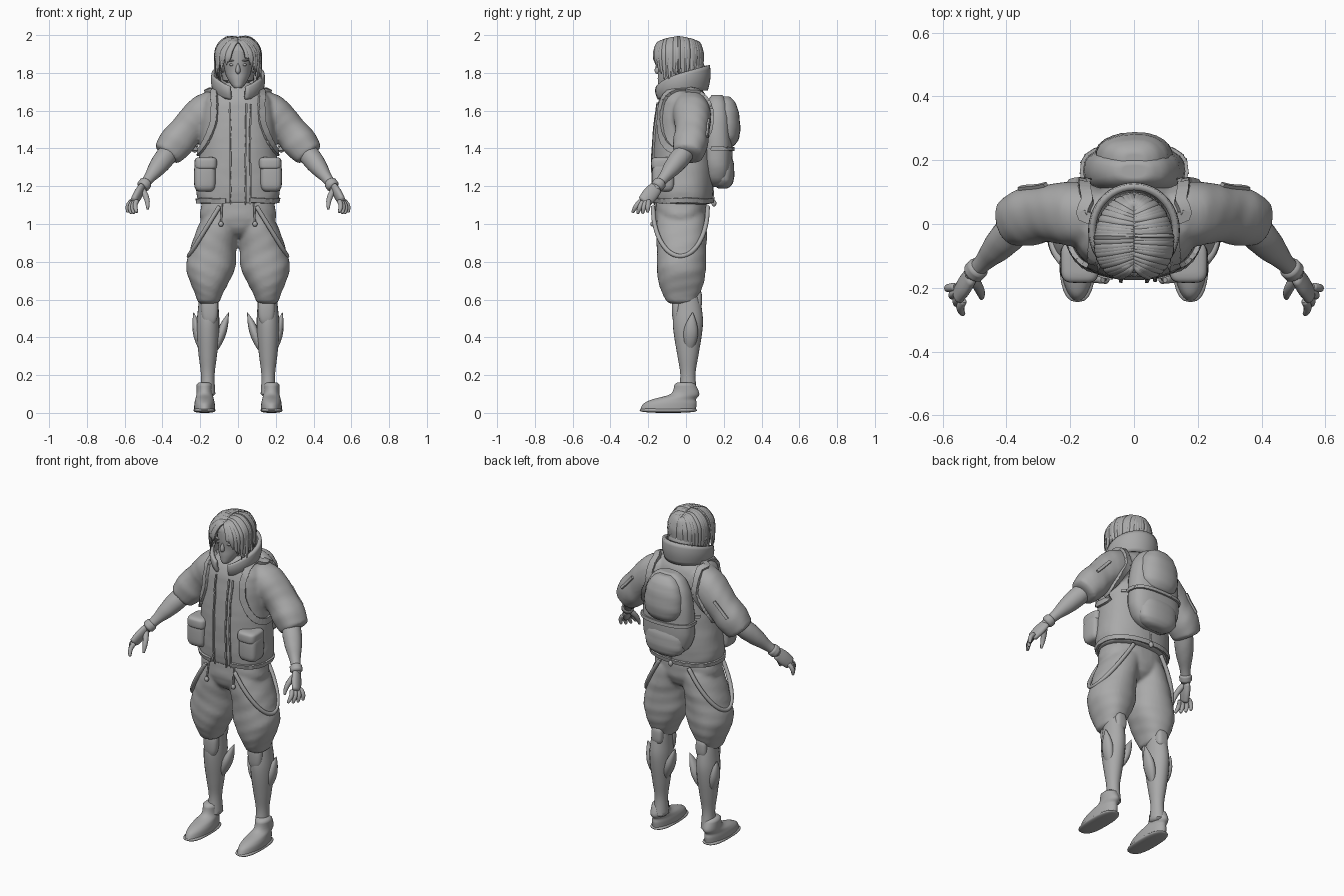
import bpy, bmesh, math, random
from mathutils import Vector
from mathutils.bvhtree import BVHTree
random.seed(4)
if "Cube" in bpy.data.objects:
    bpy.data.objects.remove(bpy.data.objects["Cube"])
grey = bpy.data.materials.new("clay grey")
grey.use_nodes = True
grey.diffuse_color = (.4, .4, .4, 1)
grey.node_tree.nodes["Principled BSDF"].inputs["Base Color"].default_value = grey.diffuse_color

def finish(name, bm, mirror=False, blend=False):
    """Smooth-shaded object, optionally mirrored in x and fused into one soft skin."""
    bmesh.ops.recalc_face_normals(bm, faces=bm.faces)
    mesh = bpy.data.meshes.new(name)
    bm.to_mesh(mesh)
    bm.free()
    mesh.materials.append(grey)
    obj = bpy.data.objects.new(name, mesh)
    bpy.context.collection.objects.link(obj)
    bpy.ops.object.select_all(action="DESELECT")
    obj.select_set(True)
    bpy.context.view_layer.objects.active = obj
    bpy.ops.object.shade_smooth_by_angle(angle=math.radians(50))
    if mirror:
        obj.modifiers.new("Mirror", "MIRROR").use_mirror_merge = False
    if blend:
        remesh = obj.modifiers.new("Remesh", "REMESH")
        remesh.mode, remesh.voxel_size, remesh.use_smooth_shade = "VOXEL", .01, True
        obj.modifiers.new("Smooth", "SMOOTH").iterations = 4
    return obj

def spline(rows, steps):
    """Catmull-Rom interpolation through the given rows."""
    rows = [Vector(row) for row in rows]
    padded, out = [rows[0], *rows, rows[-1]], []
    for a, b, c, d in zip(padded, padded[1:], padded[2:], padded[3:]):
        for t in (s / steps for s in range(steps)):
            out.append(b + (c - a + (2 * a - 5 * b + 4 * c - d + (3 * (b - c) + d - a) * t) * t) * (t / 2))
    return out + [rows[-1]]

def skin(bm, rings):
    """Join rings of points into a capped surface."""
    loops = [[bm.verts.new(point) for point in ring] for ring in rings]
    for low, high in zip(loops, loops[1:]):
        for k in range(len(low)):
            bm.faces.new((low[k - 1], low[k], high[k], high[k - 1]))
    bm.faces.new(loops[0])
    bm.faces.new(loops[-1])

def sweep(bm, rows, flat=False, sides=24, power=2, steps=4, wave=0, push=.012):
    """Rows are x, y, z and two radii; flat rings stay level, others follow the path."""
    rows = spline(rows, steps)
    points = [row.to_3d() for row in rows]
    ways = [(b - a).normalized() for a, b in zip([points[0], *points], [*points[1:], points[-1]])]
    spine = [(p, t, row[3], row[4], 1) for p, t, row in zip(points, ways, rows)]
    for end, sign in ((0, -1), (-1, 1)):
        p, t, r, q, _ = spine[end]
        spine.insert(0 if sign < 0 else len(spine), (p + t * sign * min(push, r * .4), t, r, q, .7))
    side, rings = Vector((1, 0, 0)), []
    for i, (p, t, r, q, shrink) in enumerate(spine):
        side = (side - t * side.dot(t)).normalized()
        u, v = (Vector((1, 0, 0)), Vector((0, 1, 0))) if flat else (side, t.cross(side))
        ring = []
        for k in range(sides):
            a = math.tau * k / sides
            c, s = math.cos(a), math.sin(a)
            fold = shrink * (1 + wave * math.sin(3 * a + i) * math.sin(i * .8 + 2 * c))
            ring.append(p + u * math.copysign(abs(c) ** (2 / power), c) * r * fold
                        + v * math.copysign(abs(s) ** (2 / power), s) * q * fold)
        rings.append(ring)
    skin(bm, rings)

def build(name, parts, mirror=False, blend=False, **options):
    bm = bmesh.new()
    for rows in parts:
        sweep(bm, rows, **options)
    return finish(name, bm, mirror, blend)

def stack(rows, centre):
    """Rows of height, half width and half depth placed about a centre line."""
    return [(*centre(z), z, rx, ry) for z, rx, ry in rows]

def limb(start, end, radii, squash=1, bow=(0, 0, 0)):
    """Evenly spaced radii from start to end, bent sideways by bow."""
    rows = []
    for i, r in enumerate(radii):
        t = i / (len(radii) - 1)
        rows.append((*(Vector(start).lerp(Vector(end), t) + Vector(bow) * math.sin(math.pi * t)), r, r * squash))
    return rows

def pod(name, centre, size, power=3, mirror=False, taper=0, wave=0):
    """Rounded block, narrower at the top when tapered."""
    rows = []
    for a in (math.pi * (j / 12 - .5) for j in range(1, 12)):
        s = math.copysign(abs(math.sin(a)) ** (2 / power), a)
        c = math.cos(a) ** (2 / power) * (1 - taper * s)
        rows.append((centre[2] + size[2] * s, size[0] * c, size[1] * c))
    parts = [stack(rows, lambda z: centre[:2])]
    return build(name, parts, mirror, power=power, steps=2, wave=wave, push=0)

def surface(obj):
    bm = bmesh.new()
    bm.from_mesh(obj.data)
    return BVHTree.FromBMesh(bm)

def band(name, tree, path, width, thick=.01, mirror=False):
    """Flat strap pressed onto a surface."""
    hits, rings = [tree.find_nearest(p)[:2] for p in spline(path, 14)], []
    for (p, n), after, before in zip(hits, hits[1:] + hits[-1:], hits[:1] + hits):
        w = (after[0] - before[0]).cross(n).normalized() * width / 2
        rings.append([p + w - n * .01, p + w + n * thick, p - w + n * thick, p - w - n * .01])
    bm = bmesh.new()
    skin(bm, rings)
    finish(name, bm, mirror)

def arc(point, start, end, count=13):
    """Points of a rule sampled over an angle."""
    angles = [start + (end - start) * i / (count - 1) for i in range(count)]
    return [point(math.cos(a), math.sin(a)) for a in angles]

# Jacket with puffed sleeves, seams and hem
body = stack([(1.11, .21, .15), (1.2, .22, .16), (1.4, .2, .16), (1.6, .19, .14), (1.68, .16, .12), (1.74, .08, .08)],
             lambda z: (0, -.015))
sleeve = limb((.11, .02, 1.64), (.375, .01, 1.37), (.08, .1, .096, .088, .092, .078), 1, (.01, .02, .01))
coat = surface(build("jacket", [body, sleeve], True, True, sides=48, power=2.3, wave=.015))
for x in (-.05, .05, .08):
    band("front_seam", coat, [(x, -.25, 1.1), (x, -.25, 1.4), (x, -.2, 1.65)], .008)
band("back_yoke_seam", coat, arc(lambda c, s: (.2 * c, .2 * s, 1.42), .5, 2.6), .014)
band("jacket_hem", coat, arc(lambda c, s: (.24 * s, -.02 - .18 * c, 1.12), .3, 6, 25), .025)

# Pockets with flaps
pod("pocket", (.175, -.12, 1.25), (.058, .06, .08), 4, True)
pod("pocket_flap", (.17, -.12, 1.32), (.06, .065, .035), 4, True)

# Tall collar, open at the front
bm, grid = bmesh.new(), []
for i in range(41):
    a = .3 + (math.tau - .6) * i / 40
    front, column = (1 + math.cos(a)) / 2, []
    low, top = 1.71 - .05 * front ** 2, 1.84 - .08 * front - .04 * front ** 6
    for f in (j / 6 for j in range(7)):
        r = .12 + .014 * math.sin(f * 2.4)
        column.append(bm.verts.new((r * math.sin(a), -.02 - r * math.cos(a) * 1.05, low + (top - low) * f)))
    grid.append(column)
for left, right in zip(grid, grid[1:]):
    for j in range(6):
        bm.faces.new((left[j], right[j], right[j + 1], left[j + 1]))
shell = finish("collar", bm).modifiers.new("Solidify", "SOLIDIFY")
shell.thickness, shell.offset = .02, 0
build("neck", [limb((0, -.02, 1.67), (0, -.04, 1.8), (.06, .055, .055))])

# Head and face
skull = stack([(1.73, .03, .04), (1.77, .056, .074), (1.81, .07, .092), (1.87, .077, .104), (1.93, .07, .1),
               (1.96, .05, .07)], lambda z: (0, -.05 - 4 * max(0, 1.85 - z) ** 2))
build("head", [skull], flat=True, sides=32)
pod("nose", (0, -.15, 1.822), (.012, .015, .028), 2, taper=.4)
for name, z in (("upper_lip", 1.776), ("lower_lip", 1.766)):
    pod(name, (0, -.13, z), (.022, .013, .005), 2)
pod("eye", (.032, -.136, 1.843), (.015, .01, .007), 2, True)
pod("brow", (.034, -.138, 1.865), (.021, .014, .004), 2, True)
pod("ear", (.08, -.03, 1.83), (.01, .02, .03), 2, True)

# Hair: a cap with locks combed sideways from a centre parting
cap = stack([(1.76, .08, .08), (1.83, .095, .09), (1.9, .1, .11), (1.94, .085, .1), (1.97, .05, .075)],
            lambda z: (0, .01 if z < 1.87 else -.04))
build("hair_cap", [cap], flat=True, sides=32)
locks = []
for s in (-1, 1):
    for i in range(28):
        a = .25 + i * .104 + random.uniform(-.05, .05)
        c, q = math.cos(a), math.sin(a) * s
        end, flare = max(1.77, 1.9 - .13 * a) + random.uniform(-.02, .025), random.uniform(.97, 1.08)
        lock = []
        for t, z, r in ((.04, 1.986, .008), (.5, 1.98, .015), (.88, 1.94, .017), (1, 1.88, .016), (flare, end, .003)):
            x, y = .112 * q + s * .025 * max(0, c) * t, -.125 * c
            lock.append((x * t, y * (.72 + .28 * t) - .04, z - .025 * c * c * (z > 1.9), r, r * .7))
        locks.append(lock)
build("hair_locks", locks, sides=8)

# Forearms, wrist bands and hands
elbow, wrist, knuckles = Vector((.35, .01, 1.4)), Vector((.51, -.16, 1.19)), Vector((.55, -.22, 1.12))
build("forearm", [limb(elbow, wrist, (.05, .054, .046, .03, .025))], True, wave=.02)
build("wrist_band", [limb(elbow.lerp(wrist, .87), elbow.lerp(wrist, .95), (.035, .035))], True)
build("palm", [limb(wrist, knuckles, (.02, .023, .02), 1.8)], True)
fingers = [limb(wrist, (.478, -.232, 1.08), (.014, .016, .013, .007), 1, (-.01, -.01, 0))]
for k in (-1.5, -.5, .5, 1.5):
    spread, tip = Vector((.6, 1, 0)) * k, Vector((.56, -.243, 1.055 + .006 * abs(k)))
    fingers.append(limb(knuckles + spread * .015, tip + spread * .026, (.013, .013, .012, .008), 1, (.008, 0, .004)))
build("fingers", fingers, True, sides=12)

# Baggy trousers with hanging loops and drawstrings
def leg_line(z):
    return .16 - .06 * z ** 5, -.025

hips = stack([(1.12, .19, .135), (1.03, .197, .138), (.97, .13, .12), (.94, .06, .09)], lambda z: (0, -.028))
leg = stack([(1.05, .1, .13), (.95, .112, .135), (.86, .122, .13), (.77, .13, .13), (.69, .102, .12),
             (.63, .074, .098), (.59, .06, .078)], leg_line)
build("trousers", [hips, leg], True, True, flat=True, sides=40, power=2.2, wave=.025)
pod("trouser_cuff_tab", (.15, .055, .6), (.036, .03, .055), 3, True)
build("waist_loop", [arc(lambda c, s: (.1 + .16 * s, -.03 - .145 * c, 1.09 - .26 * s, .012, .012), 0, math.pi)],
      True, sides=10)
build("drawstring", [limb((.085, -.16, 1.11), (.09, -.175, 1), (.005, .005))], True)
pod("drawstring_toggle", (.09, -.175, 1), (.013, .013, .015), 2, True)

# Lower legs with flared guards
shin = stack([(.63, .05, .06), (.55, .055, .074), (.48, .06, .08), (.4, .058, .072), (.3, .048, .055),
              (.2, .036, .04), (.1, .04, .05)], lambda z: (leg_line(z)[0], .01))
build("lower_leg", [shin], True, flat=True)
pod("knee_guard", (.15, -.045, .54), (.045, .03, .08), 2.5, True, taper=-.1)
for name, foot, top in (("outer_guard", .19, .235), ("inner_guard", .125, .05)):
    build(name, [limb((foot, .015, .32), (top, .035, .53), (.008, .022, .026, .018, .002), 1.5)], True, sides=12)

# Shoes
pod("shoe_sole", (.177, -.093, .014), (.058, .152, .014), 2.6, True)
upper = stack([(.02, .055, .147), (.05, .054, .14), (.073, .049, .114), (.1, .043, .076), (.15, .042, .056)],
              lambda z: (.177, -.095 + .09 * min(1, z * 10) ** 3))
build("shoe_upper", [upper], True, flat=True, sides=32)

# Backpack with lower pouch, flap and straps
bag = pod("backpack_body", (0, .165, 1.44), (.158, .08, .25), 2.7, taper=.1, wave=.02)
pod("backpack_pouch", (0, .195, 1.285), (.125, .06, .1), 2.6, taper=.05, wave=.03)
pod("backpack_flap", (0, .2, 1.54), (.12, .085, .14), 2.5, taper=.12, wave=.03)
band("backpack_strip", surface(bag), arc(lambda c, s: (.2 * c, .12 + .2 * s, 1.4), 0, math.pi), .02)
band("shoulder_strap", coat, arc(lambda c, s: (.15 + .07 * max(0, -s), .18 * c - .01, 1.57 + .19 * s), 0, math.tau),
     .036, .014, True)

# Sleeve zip tabs and back cord
band("sleeve_zip", coat, [(.29, .16, 1.56), (.37, .14, 1.47)], .016, .01, True)
build("back_cord", [limb((0, .14, 1.2), (0, .148, 1.1), (.005, .005))])
pod("cord_toggle", (0, .148, 1.11), (.013, .013, .018), 2)
